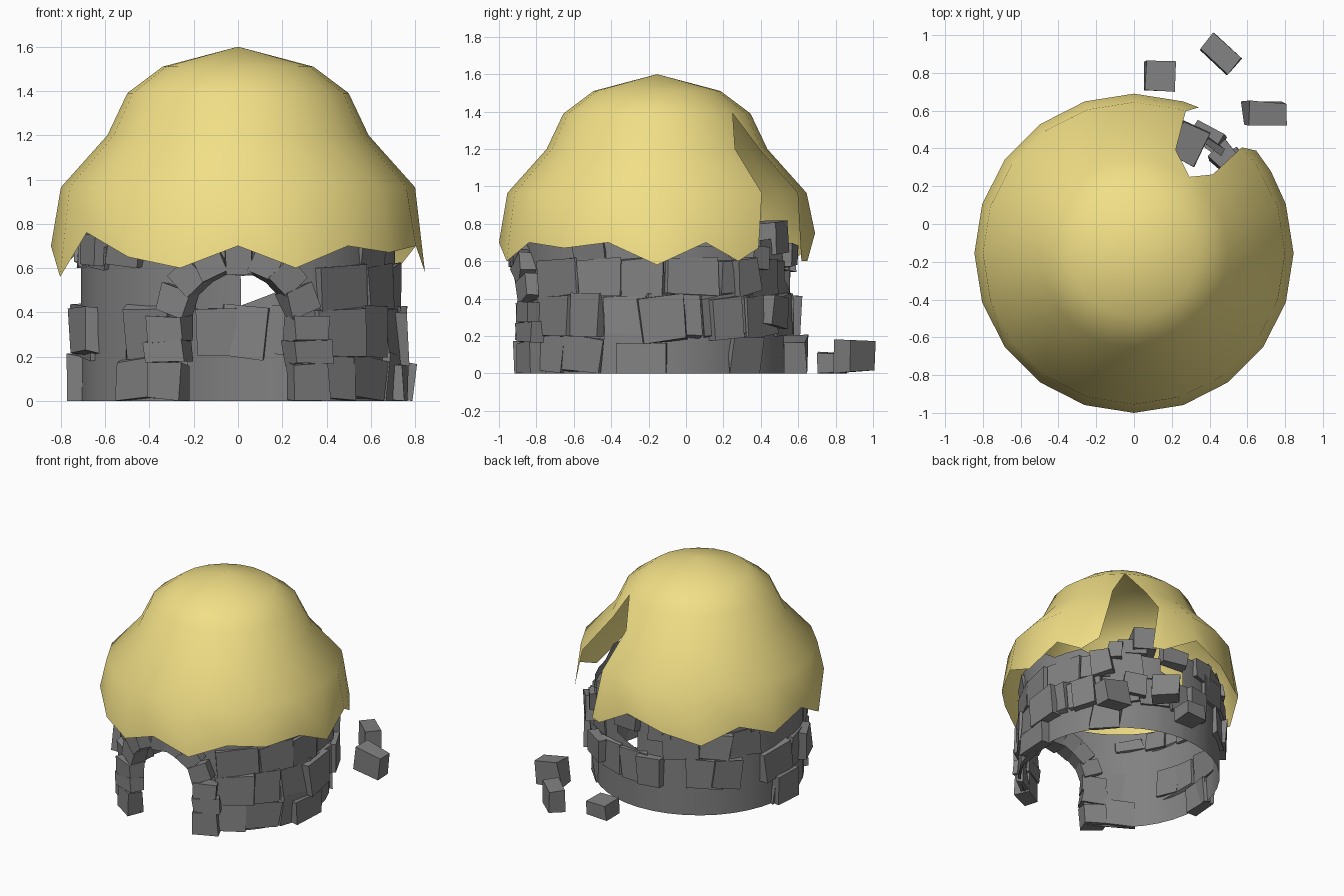
import bpy, bmesh, math, random
from mathutils import Vector, Matrix

if "Cube" in bpy.data.objects:
    bpy.data.objects.remove(bpy.data.objects["Cube"])

random.seed(4)
CY = -0.155  # hut axis

straw = bpy.data.materials.new("straw")
straw.diffuse_color = (0.88, 0.74, 0.24, 1)
straw.use_nodes = True
straw.node_tree.nodes["Principled BSDF"].inputs["Base Color"].default_value = straw.diffuse_color
stone = bpy.data.materials.new("dark_stone")
stone.diffuse_color = (0.22, 0.22, 0.22, 1)
stone.use_nodes = True
stone.node_tree.nodes["Principled BSDF"].inputs["Base Color"].default_value = stone.diffuse_color


def polar(a, r, z):
    t = math.radians(a)
    return Vector((r * math.cos(t), CY + r * math.sin(t), z))


def finish(name, bm, smooth=None, mat=stone):
    bmesh.ops.recalc_face_normals(bm, faces=bm.faces)
    me = bpy.data.meshes.new(name)
    bm.to_mesh(me)
    bm.free()
    me.materials.append(mat)
    ob = bpy.data.objects.new(name, me)
    bpy.context.collection.objects.link(ob)
    if smooth:
        bpy.ops.object.select_all(action='DESELECT')
        ob.select_set(True)
        bpy.context.view_layer.objects.active = ob
        bpy.ops.object.shade_smooth_by_angle(angle=math.radians(smooth))
    return ob


def block(bm, loc, size, rot, jitter=0.015):
    """Rough-cut stone: a box with nudged corners."""
    vs = bmesh.ops.create_cube(bm, size=1)['verts']
    for v in vs:
        v.co = Vector([c * s + random.uniform(-jitter, jitter) for c, s in zip(v.co, size)])
        v.co = rot @ v.co + Vector(loc)
        v.co.z = max(v.co.z, 0)


def wall_block(bm, a, z, w, h, r0=0.69, r1=0.745, tilt=0, jitter=0.012):
    """Stone set in the round wall at angle a, local x pointing outward."""
    rot = Matrix.Rotation(math.radians(a), 3, 'Z') @ Matrix.Rotation(math.radians(tilt), 3, 'X')
    block(bm, polar(a, (r0 + r1) / 2, z), (r1 - r0, w, h), rot, jitter)


# Thatched roof: a lathed dome whose ring is ripped open at 54 degrees
profile = [(0.34, 1.51), (0.50, 1.39), (0.59, 1.20), (0.80, 0.965), (0.845, 0)]
rim = [0.60, 0.60, 0.75, 0.66, 0.58, 0.70, 0.60, 0.70, 0.56, 0.76, 0.65,
       0.60, 0.70, 0.60, 0.70, 0.67, 0.70, 0.58, 0.70, 0.60, 0.67]
left_lip, right_lip = [54, 54, 68, 70, 66], [54, 54, 45, 44.5, 40]
bm = bmesh.new()
apex = bm.verts.new((0, CY, 1.6))
cols = []
for i in range(21):
    col = []
    for k, (r, z) in enumerate(profile):
        a = 54 + 18 * i
        if i == 0:
            a = left_lip[k]
        elif i == 20:
            a = right_lip[k]
        elif k == 4 and i == 19:
            a -= 5
        col.append(bm.verts.new(polar(a, r, z if k < 4 else rim[i])))
    cols.append(col)
for c, d in zip(cols, cols[1:]):
    bm.faces.new((apex, c[0], d[0]))
    for k in range(4):
        bm.faces.new((c[k], c[k + 1], d[k + 1], d[k]))
bmesh.ops.remove_doubles(bm, verts=bm.verts, dist=0.001)
finish("thatched_roof", bm, 50, straw)


# Round wall sheet with door opening and a broken notch at the back
def wall_bottom(a):
    x = 0.71 * math.sin(math.radians(a + 90))
    if abs(a + 90) > 18.6:
        return 0
    return 0.38 + 0.2 * math.sqrt(max(0, 1 - (x / 0.235) ** 2))


def wall_top(a):
    if 74 < a < 89:
        return 0.50 - 0.07 * (a - 74) / 15
    if 34 < a <= 74:
        return 0.60
    return 0.68 if 0 < a < 120 else 0.76


angles = sorted({float(v) for v in range(-180, 180, 9)} |
                {-90 + s * v for s in (1, -1) for v in (4, 13, 16, 18.5, 18.7)} | {73.9, 74.1, 88.9, 89.1})
bm = bmesh.new()
low, high = [[bm.verts.new(polar(a, 0.71, f(a))) for a in angles] for f in (wall_bottom, wall_top)]
for i in range(len(angles)):
    bm.faces.new((low[i - 1], low[i], high[i], high[i - 1]))
finish("round_wall", bm, 30)

# Courses of flat stones set nearly flush in the wall
bm = bmesh.new()
for z0, z1, chance in ((0, 0.2, 0.4), (0.2, 0.42, 0.75), (0.42, 0.61, 0.7), (0.61, 0.71, 0.7)):
    a = -60
    while a < 235:
        w = random.uniform(0.17, 0.30)
        step = math.degrees(w / 0.73)
        mid = a + step / 2
        gap = z0 > 0.3 and (64 < mid < 98 or (z0 < 0.5 and 165 < mid < 200))
        if random.random() < chance and not gap and mid + step / 2 < 246:
            wall_block(bm, mid, (z0 + z1) / 2, w, z1 - z0, r1=random.uniform(0.72, 0.74),
                       tilt=random.uniform(-7, 7), jitter=0.015)
        a += step + 1
finish("wall_stones", bm)

# Stones that stick out: angle, height, width, thickness, outer radius, tilt
bm = bmesh.new()
for a, z, w, h, r1, tilt in (
        (200, 0.32, 0.17, 0.21, 0.77, 3), (178, 0.10, 0.22, 0.21, 0.77, 0), (208, 0.68, 0.15, 0.13, 0.77, 0),
        (2, 0.29, 0.24, 0.24, 0.76, 6), (-6, 0.08, 0.26, 0.17, 0.76, 0), (98, 0.31, 0.18, 0.2, 0.76, 0),
        (104, 0.62, 0.17, 0.14, 0.74, 0), (40, 0.52, 0.15, 0.18, 0.77, 8), (58, 0.33, 0.16, 0.15, 0.78, -8),
        (30, 0.30, 0.18, 0.22, 0.77, 5), (140, 0.31, 0.2, 0.2, 0.76, -6), (82, 0.635, 0.2, 0.12, 0.74, 0)):
    wall_block(bm, a, z, w, h, 0.68, r1, tilt)
wall_block(bm, 64, 0.72, 0.17, 0.17, 0.55, 0.75, 4)
wall_block(bm, 47, 0.62, 0.11, 0.13, 0.64, 0.76, -6)
finish("protruding_stones", bm)

# Door surround: posts on both sides and wedge stones over the arch
bm = bmesh.new()
for s in (1, -1):
    for z, h, x, w in ((0.085, 0.17, 0.315, 0.17), (0.22, 0.10, 0.315, 0.18), (0.325, 0.11, 0.31, 0.16)):
        wall_block(bm, -90 + s * math.degrees(math.asin(x / 0.74)), z, w, h, 0.68, 0.795,
                   tilt=random.uniform(-4, 4))
for i in range(7):
    t = math.radians(18 + 24 * i)
    x, z = 0.295 * math.cos(t), 0.37 + 0.275 * math.sin(t)
    wall_block(bm, -90 + math.degrees(math.asin(x / 0.74)), z, 0.14, 0.12, 0.67, 0.785,
               tilt=math.degrees(t) if i < 4 else math.degrees(t) - 180, jitter=0.01)
finish("door_arch_stones", bm)

# Fallen stones on the ground behind the hut
bm = bmesh.new()
for loc, size, turn, lean in (
        ((0.14, 0.78, 0.058), (0.16, 0.16, 0.115), 0, 0),
        ((0.457, 0.90, 0.09), (0.19, 0.11, 0.165), -40, 0),
        ((0.695, 0.587, 0.10), (0.21, 0.115, 0.18), 0, 12)):
    rot = Matrix.Rotation(math.radians(turn), 3, 'Z') @ Matrix.Rotation(math.radians(lean), 3, 'Y')
    block(bm, loc, size, rot, 0.01)
finish("fallen_stones", bm)
